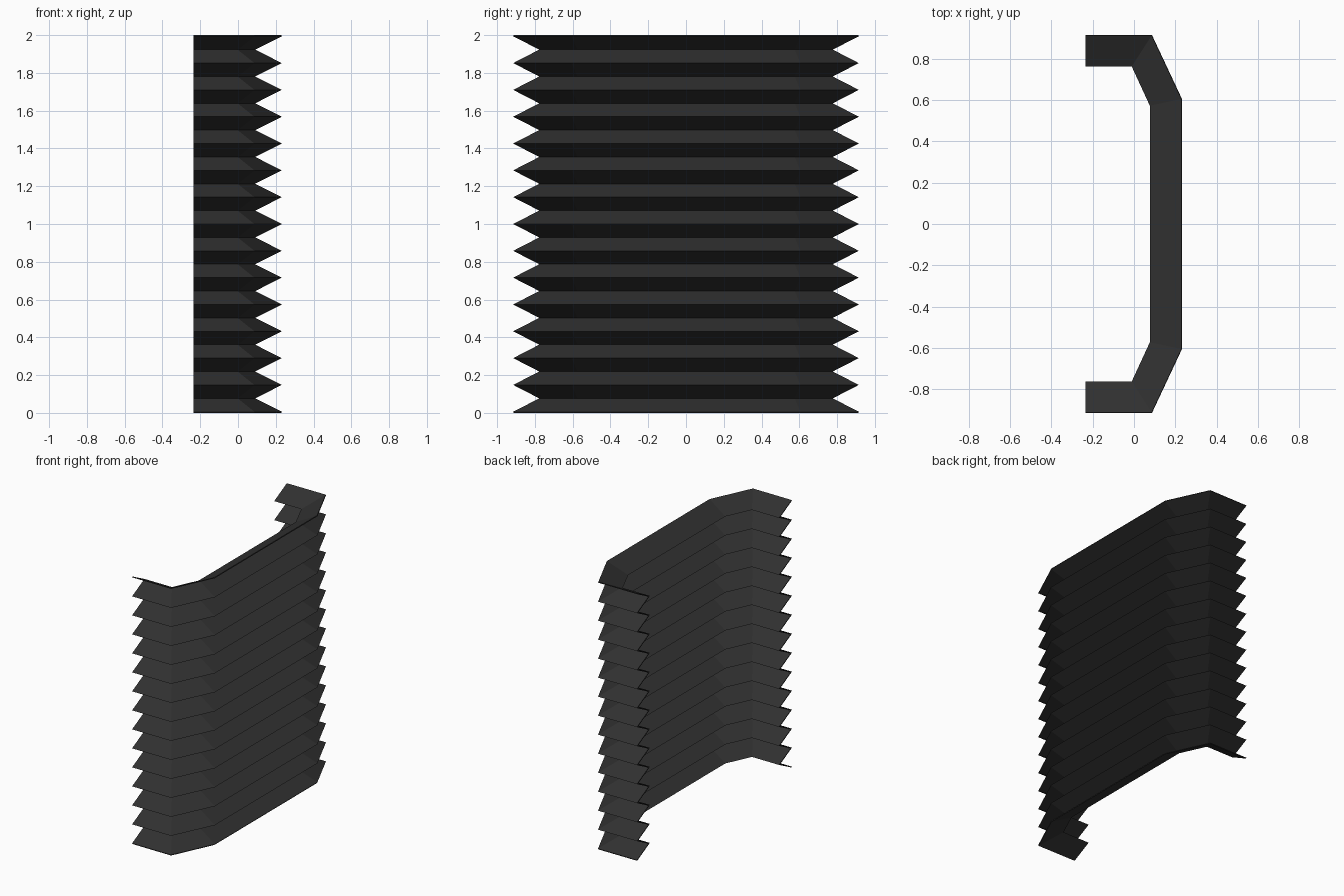
import bpy

if "Cube" in bpy.data.objects:
    bpy.data.objects.remove(bpy.data.objects["Cube"])

PLEATS = 14
Z0, Z1 = 0.006, 1.994
# half plan profiles (x, y), mirrored across y
ridge_half = [(-0.235, 0.915), (0.087, 0.915), (0.232, 0.606)]
valley_half = [(-0.235, 0.777), (-0.002, 0.777), (0.091, 0.576)]


def full(half):
    return half + [(x, -y) for x, y in reversed(half)]


# folded sheet: alternate ridge and valley rings up the height
rings = 2 * PLEATS + 1
n = 2 * len(ridge_half)
verts, faces = [], []
for i in range(rings):
    z = Z0 + (Z1 - Z0) * i / (rings - 1)
    verts += [(x, y, z) for x, y in full(valley_half if i % 2 else ridge_half)]
for i in range(rings - 1):
    for j in range(n - 1):
        a = i * n + j
        faces.append((a, a + n, a + n + 1, a + 1))  # outward normals

mesh = bpy.data.meshes.new("bellows")
mesh.from_pydata(verts, [], faces)
mesh.update()
bellows = bpy.data.objects.new("bellows", mesh)
bpy.context.collection.objects.link(bellows)

# thin material thickness, grown inward
solid = bellows.modifiers.new("thickness", 'SOLIDIFY')
solid.thickness = 0.0065
solid.offset = -1
solid.use_even_offset = True

# dark rubber
rubber = bpy.data.materials.new("rubber")
rubber.diffuse_color = (0.03, 0.03, 0.03, 1)
rubber.use_nodes = True
rubber.node_tree.nodes["Principled BSDF"].inputs["Base Color"].default_value = rubber.diffuse_color
mesh.materials.append(rubber)
